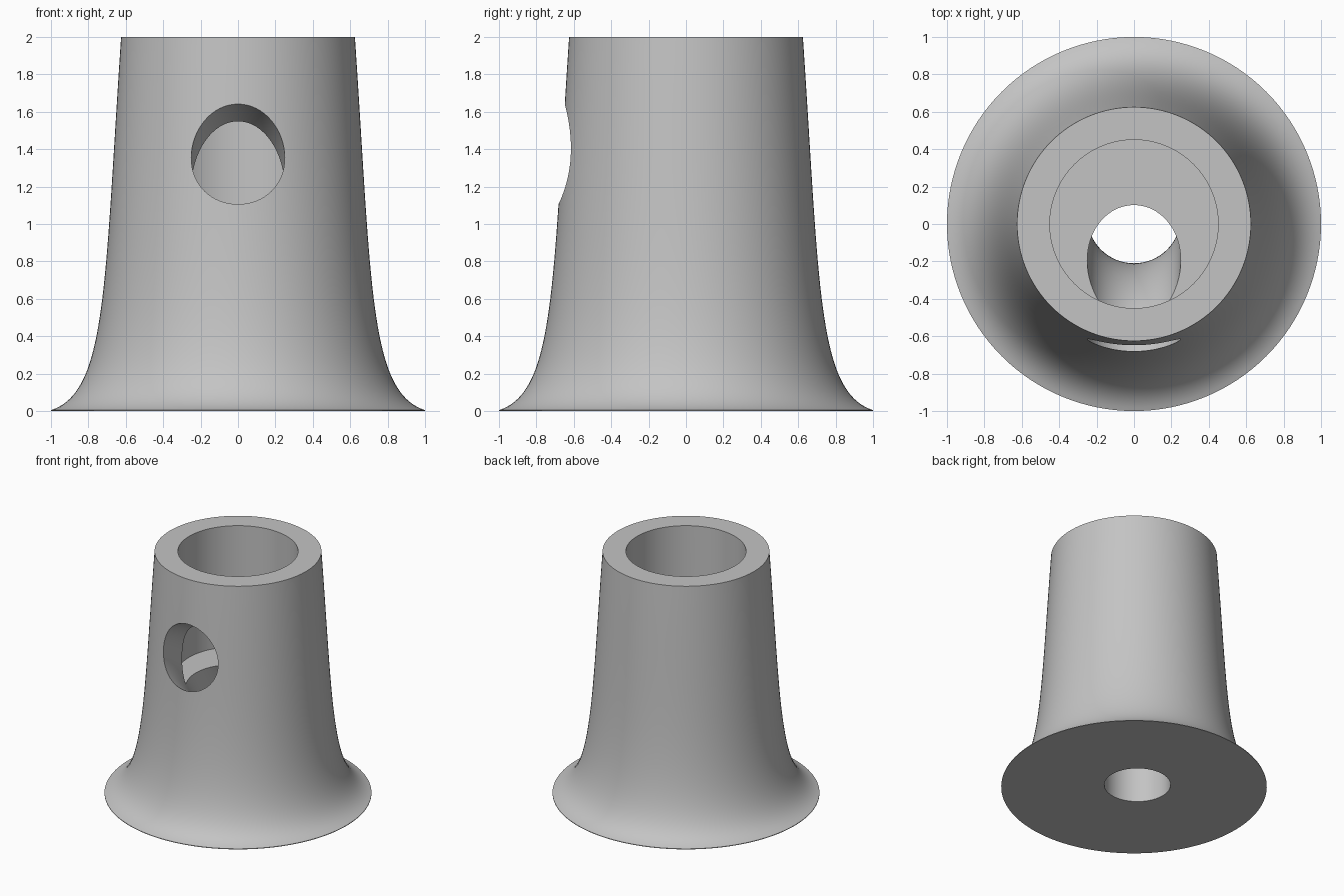
import bpy, bmesh, math
from mathutils import Vector

cube = bpy.data.objects.get("Cube")
if cube:
    bpy.data.objects.remove(cube, do_unlink=True)

SIDES = 128


def make_material(name, value):
    mat = bpy.data.materials.new(name)
    mat.use_nodes = True
    colour = (value, value, value, 1)
    mat.diffuse_color = colour
    mat.node_tree.nodes["Principled BSDF"].inputs["Base Color"].default_value = colour
    return mat


def skin(name, rings):
    """Solid through a list of equal rings, closed by flat end faces."""
    bm = bmesh.new()
    loops = [[bm.verts.new(p) for p in ring] for ring in rings]
    for a, b in zip(loops, loops[1:]):
        for i in range(len(a)):
            j = (i + 1) % len(a)
            bm.faces.new((a[i], a[j], b[j], b[i]))
    bm.faces.new(loops[0])
    bm.faces.new(loops[-1])
    bmesh.ops.recalc_face_normals(bm, faces=bm.faces)
    mesh = bpy.data.meshes.new(name)
    bm.to_mesh(mesh)
    bm.free()
    obj = bpy.data.objects.new(name, mesh)
    bpy.context.collection.objects.link(obj)
    return obj


def circle(centre, radius, u, v, sides):
    angles = [2 * math.pi * i / sides for i in range(sides)]
    return [centre + radius * (math.cos(a) * u + math.sin(a) * v) for a in angles]


X, Y, Z = Vector((1, 0, 0)), Vector((0, 1, 0)), Vector((0, 0, 1))


# Flared body with a flat-bottomed bore: outer curve, then down the inside
def flare(t):
    points = [Vector(p) for p in ((0.625, 2), (0.715, 0.67), (0.70, 0.10), (1, 0.005))]
    s = 1 - t
    weights = (s ** 3, 3 * s * s * t, 3 * s * t * t, t ** 3)
    return sum((w * p for w, p in zip(weights, points)), Vector((0, 0)))


STEPS = 40
profile = [(1, 0)] + [tuple(flare(1 - i / STEPS)) for i in range(STEPS + 1)]
profile += [(0.45, 2), (0.45, 1)]
body = skin("flared_body", [circle(z * Z, r, X, Y, SIDES) for r, z in profile])
body.data.materials.append(make_material("plain grey", 0.55))

# Curved tunnel: rises from the base centre and bends out through the front
BEND, START, BACK, RADIUS = 1.2, 0.285, 0.04, 0.25
rings = [circle(Vector((0, BACK, -0.2)), RADIUS, X, Y, 64)]
for i in range(41):
    a = math.radians(2 * i)
    out = Vector((0, math.cos(a), math.sin(a)))
    pivot = Vector((0, BACK - BEND, START))
    rings.append(circle(pivot + BEND * out, RADIUS, X, out, 64))
tunnel = skin("tunnel_cutter", rings)

cut = body.modifiers.new("tunnel", "BOOLEAN")
cut.operation = "DIFFERENCE"
cut.solver = "EXACT"
cut.object = tunnel

# Apply the cut and smooth the curved walls
bpy.ops.object.select_all(action="DESELECT")
body.select_set(True)
bpy.context.view_layer.objects.active = body
bpy.ops.object.modifier_apply(modifier=cut.name)
bpy.data.objects.remove(tunnel, do_unlink=True)
bpy.ops.object.shade_smooth_by_angle(angle=math.radians(30))
